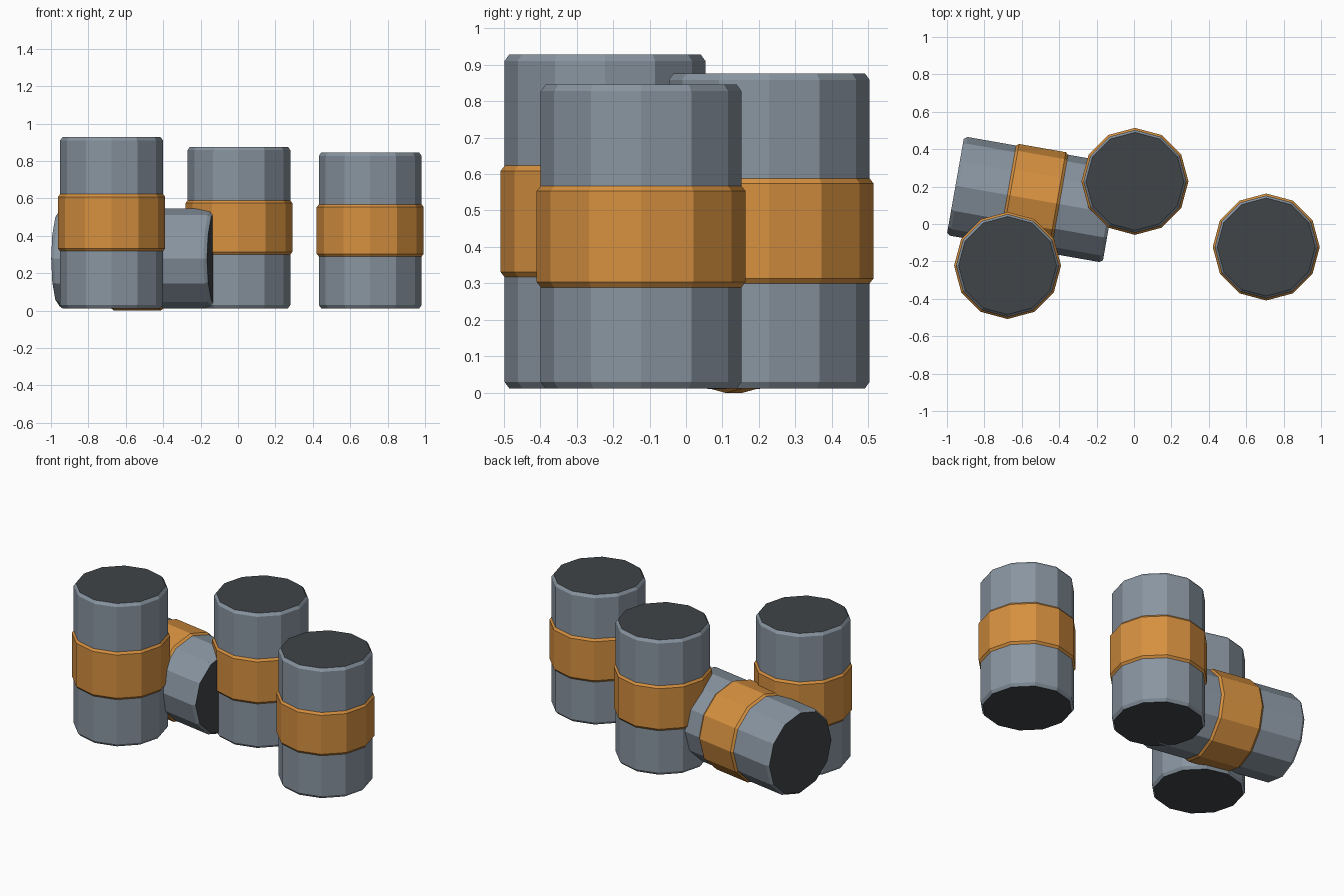
import bpy
import bmesh
from math import cos, sin, tau, radians
from mathutils import Matrix

cube = bpy.data.objects.get("Cube")
if cube:
    bpy.data.objects.remove(cube, do_unlink=True)


def make_material(name, rgb):
    mat = bpy.data.materials.new(name)
    mat.use_nodes = True
    color = (*rgb, 1.0)
    mat.diffuse_color = color
    mat.node_tree.nodes["Principled BSDF"].inputs["Base Color"].default_value = color
    return mat


steel = make_material("blue_grey_steel", (0.25, 0.30, 0.355))
orange = make_material("orange_paint", (0.67, 0.28, 0.05))
dark = make_material("dark_lid", (0.052, 0.058, 0.064))
STEEL, ORANGE, DARK = range(3)
SIDES = 12
RIM, RIM_HEIGHT = 0.013, 0.018      # chamfer at both ends
BAND, BAND_SLOPE = 0.011, 0.014     # raised middle band


def barrel(name, radius, height, matrix):
    """Twelve-sided drum centred on its own axis, with a raised painted band."""
    half, band = height / 2, height / 6
    upper = [(radius + BAND, band - BAND_SLOPE, ORANGE),
             (radius, band, STEEL),
             (radius, half - RIM_HEIGHT, STEEL),
             (radius - RIM, half, STEEL)]
    lower = [(r, -z) for r, z, _ in reversed(upper)]
    profile = lower + [(r, z) for r, z, _ in upper]

    bm = bmesh.new()
    rings = [[bm.verts.new((r * cos(tau * i / SIDES), r * sin(tau * i / SIDES), z))
              for i in range(SIDES)] for r, z in profile]

    # Side walls: orange within the middle third, steel elsewhere
    for (r0, z0), (r1, z1), a, b in zip(profile, profile[1:], rings, rings[1:]):
        in_band = abs(z0 + z1) / 2 < band
        for i in range(SIDES):
            j = (i + 1) % SIDES
            face = bm.faces.new((a[i], a[j], b[j], b[i]))
            face.material_index = ORANGE if in_band else STEEL

    # Flat lids
    for ring in (rings[0][::-1], rings[-1]):
        bm.faces.new(ring).material_index = DARK

    mesh = bpy.data.meshes.new(name)
    bm.to_mesh(mesh)
    bm.free()
    for mat in (steel, orange, dark):
        mesh.materials.append(mat)
    obj = bpy.data.objects.new(name, mesh)
    obj.matrix_world = matrix
    bpy.context.collection.objects.link(obj)
    return obj


# Standing barrels
FLOOR = 0.012
for name, x, y, height in (("tall_barrel", -0.676, -0.222, 0.916),
                           ("middle_barrel", 0.005, 0.228, 0.864),
                           ("short_barrel", 0.707, -0.123, 0.833)):
    barrel(name, 0.275, height, Matrix.Translation((x, y, FLOOR + height / 2)))

# Barrel lying on its side
fallen_radius = 0.268
barrel("fallen_barrel", fallen_radius, 0.846,
       Matrix.Translation((-0.538, 0.131, fallen_radius + BAND))
       @ Matrix.Rotation(radians(-10), 4, "Z")
       @ Matrix.Rotation(radians(90), 4, "Y"))
